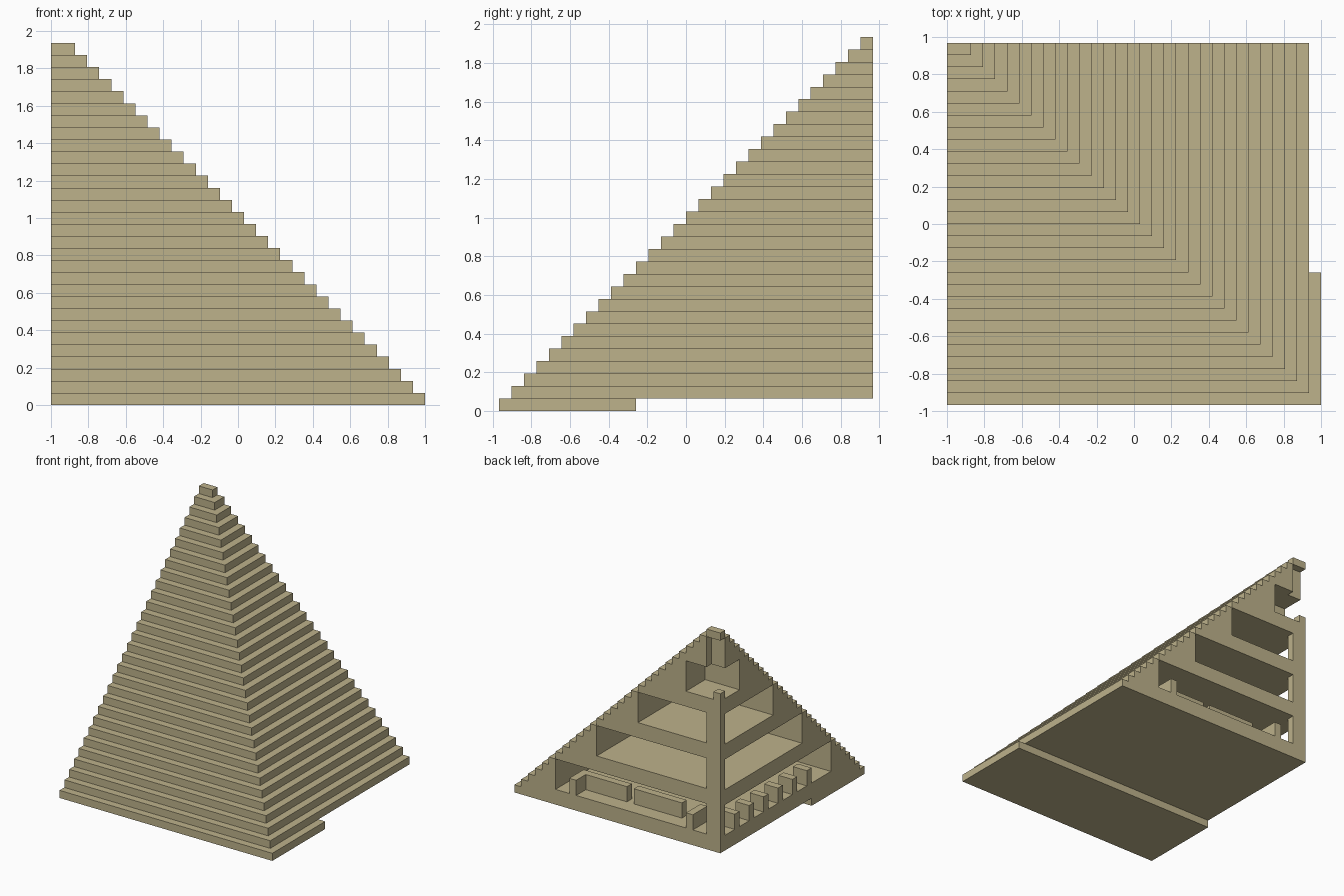
import bpy
import bmesh

if "Cube" in bpy.data.objects:
    bpy.data.objects.remove(bpy.data.objects["Cube"], do_unlink=True)

S = 2 / 31            # one step of the modular grid
LAYERS = 30

stone = bpy.data.materials.new("sandstone")
stone.use_nodes = True
colour = (0.51, 0.445, 0.258, 1)
stone.diffuse_color = colour
stone.node_tree.nodes["Principled BSDF"].inputs["Base Color"].default_value = colour


def prism(bm, outline, low, high):
    """Extrude an outline measured in steps from the tall back corner."""
    verts = [bm.verts.new((-1 + u * S, (15 - v) * S, low * S)) for u, v in outline]
    face = bm.faces.new(verts)
    top = bmesh.ops.extrude_face_region(bm, geom=[face])["geom"]
    for vert in top:
        if isinstance(vert, bmesh.types.BMVert):
            vert.co.z = high * S


def rect(u0, u1, v0, v1):
    return [(u0, v0), (u1, v0), (u1, v1), (u0, v1)]


def make(name, pieces):
    bm = bmesh.new()
    for outline, low, high in pieces:
        prism(bm, outline, low, high)
    bmesh.ops.recalc_face_normals(bm, faces=bm.faces[:])
    mesh = bpy.data.meshes.new(name)
    bm.to_mesh(mesh)
    bm.free()
    mesh.materials.append(stone)
    obj = bpy.data.objects.new(name, mesh)
    bpy.context.scene.collection.objects.link(obj)
    return obj


# Rooms open on both cut sides: floor, ceiling, width, depth
rooms = [(3, 7, 24, 23), (9, 13, 18, 17), (15, 19, 12, 11),
         (21, 25, 5, 4), (25, 29, 2, 1)]

# Stepped shell: a full slab, or an L-shaped wall where there is a room
shell = []
for w in range(1, LAYERS):
    U, V = LAYERS + 1 - w, LAYERS - w
    outline = rect(0, U, 0, V)
    for floor, ceiling, ru, rv in rooms:
        if floor <= w < ceiling:
            outline = [(ru, 0), (U, 0), (U, V), (0, V), (0, rv), (ru, rv)]
    shell.append((outline, w, w + 1))
make("stepped_shell", shell)

# Front foundation strip under the first step
make("foundation", [(rect(0, 31, 19, 30), 0, 1)])

# Corner pillar through the three lower rooms, with a stub on the upper floor
make("corner_pillar", [(rect(0, 2, 0, 1), a, b) for a, b, _, _ in rooms[:3]])
make("pillar_stub", [(rect(0, 1, 0, 1), 21, 22)])

# Low partitions in the bottom room
make("long_partitions", [(rect(7, 14, 2, 3), 3, 5), (rect(15, 21, 2, 3), 3, 5)])
make("end_partitions", [(rect(4, 5, 0, 3), 3, 5), (rect(21, 22, 0, 3), 3, 5)])

# Row of short posts along the open side
make("side_posts", [(rect(0, 2, 3 + 3 * k, 4 + 3 * k), 3, 5) for k in range(6)])
